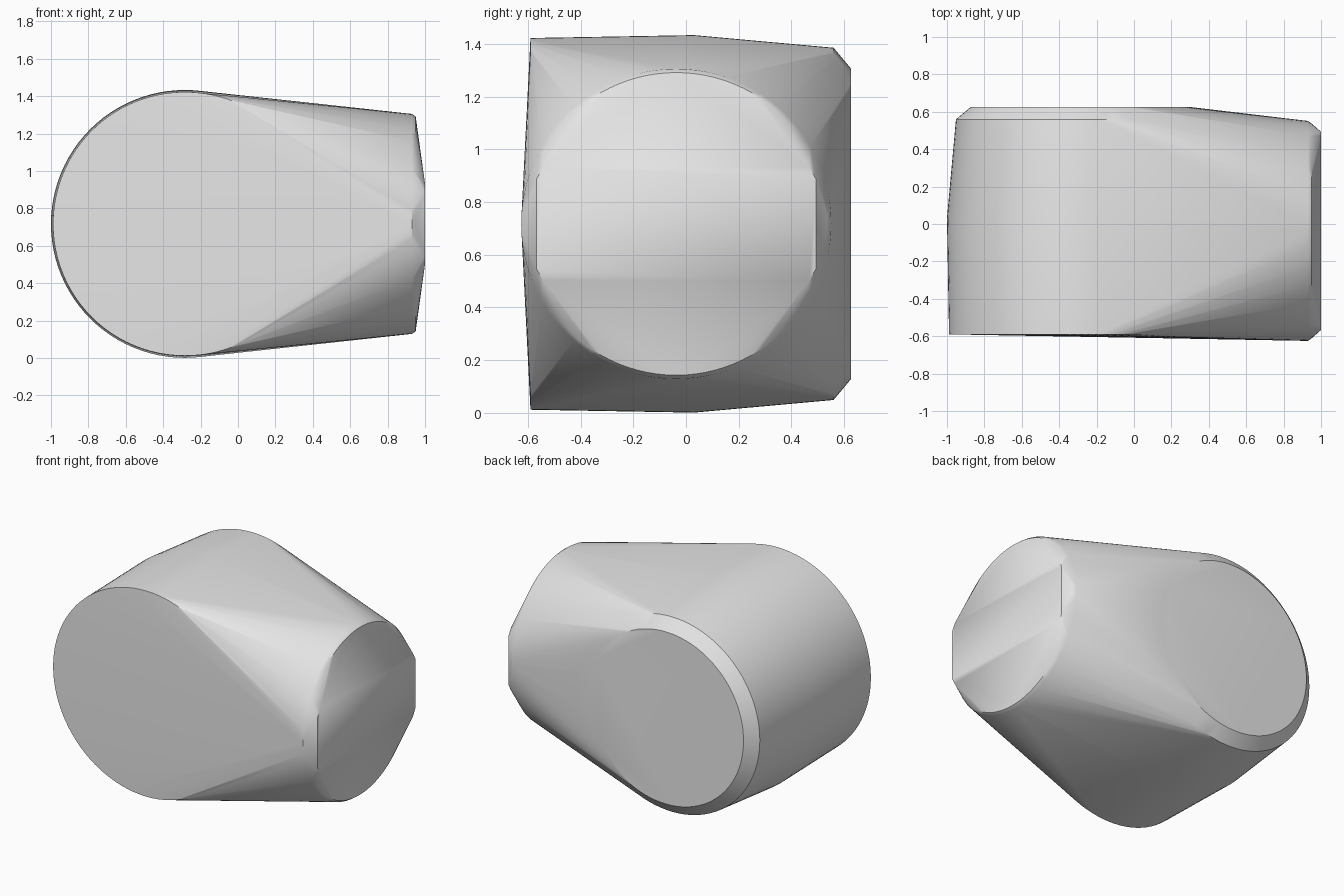
import bpy, bmesh, math
from mathutils import Vector

# Remove the default cube
cube = bpy.data.objects.get("Cube")
if cube:
    bpy.data.objects.remove(cube, do_unlink=True)

SEGMENTS = 96
MID_Z = 0.717


def ring(bm, centre, radius, axis):
    """Add a circle of loose vertices around the x or y axis."""
    for i in range(SEGMENTS):
        a = 2 * math.pi * i / SEGMENTS
        u, v = radius * math.cos(a), radius * math.sin(a)
        offset = Vector((u, 0, v)) if axis == "y" else Vector((0, u, v))
        bm.verts.new(Vector(centre) + offset)


bm = bmesh.new()

# Large round drum running front to back: (y, radius)
for y, r in ((-0.59, 0.705), (0.03, 0.716), (0.56, 0.668), (0.625, 0.59)):
    ring(bm, (-0.284, y, MID_Z), r, "y")

# Smaller round end pointing left: (x, radius)
for x, r in ((0.93, 0.588), (0.95, 0.574)):
    ring(bm, (x, -0.037, MID_Z), r, "x")

# Flat pad on the end, with clipped corners
for sy in (-1, 1):
    for sz in (-1, 1):
        for dy, dz in ((0.53, 0.17), (0.505, 0.215)):
            bm.verts.new((1.0, -0.037 + sy * dy, MID_Z + sz * dz))

# Wrap all rings in one convex skin and tidy it
bmesh.ops.convex_hull(bm, input=bm.verts[:])
bmesh.ops.delete(bm, geom=[v for v in bm.verts if not v.link_faces], context="VERTS")
bmesh.ops.dissolve_limit(bm, angle_limit=math.radians(0.1),
                         verts=bm.verts[:], edges=bm.edges[:])
bmesh.ops.recalc_face_normals(bm, faces=bm.faces[:])

mesh = bpy.data.meshes.new("hull_body")
bm.to_mesh(mesh)
bm.free()
body = bpy.data.objects.new("hull_body", mesh)
bpy.context.collection.objects.link(body)

# Plain light grey
grey = bpy.data.materials.new("light_grey")
grey.use_nodes = True
colour = (0.8, 0.8, 0.8, 1.0)
grey.diffuse_color = colour
grey.node_tree.nodes["Principled BSDF"].inputs["Base Color"].default_value = colour
mesh.materials.append(grey)

# Smooth skin with sharp rims
bpy.ops.object.select_all(action="DESELECT")
body.select_set(True)
bpy.context.view_layer.objects.active = body
bpy.ops.object.shade_smooth_by_angle(angle=math.radians(30))
